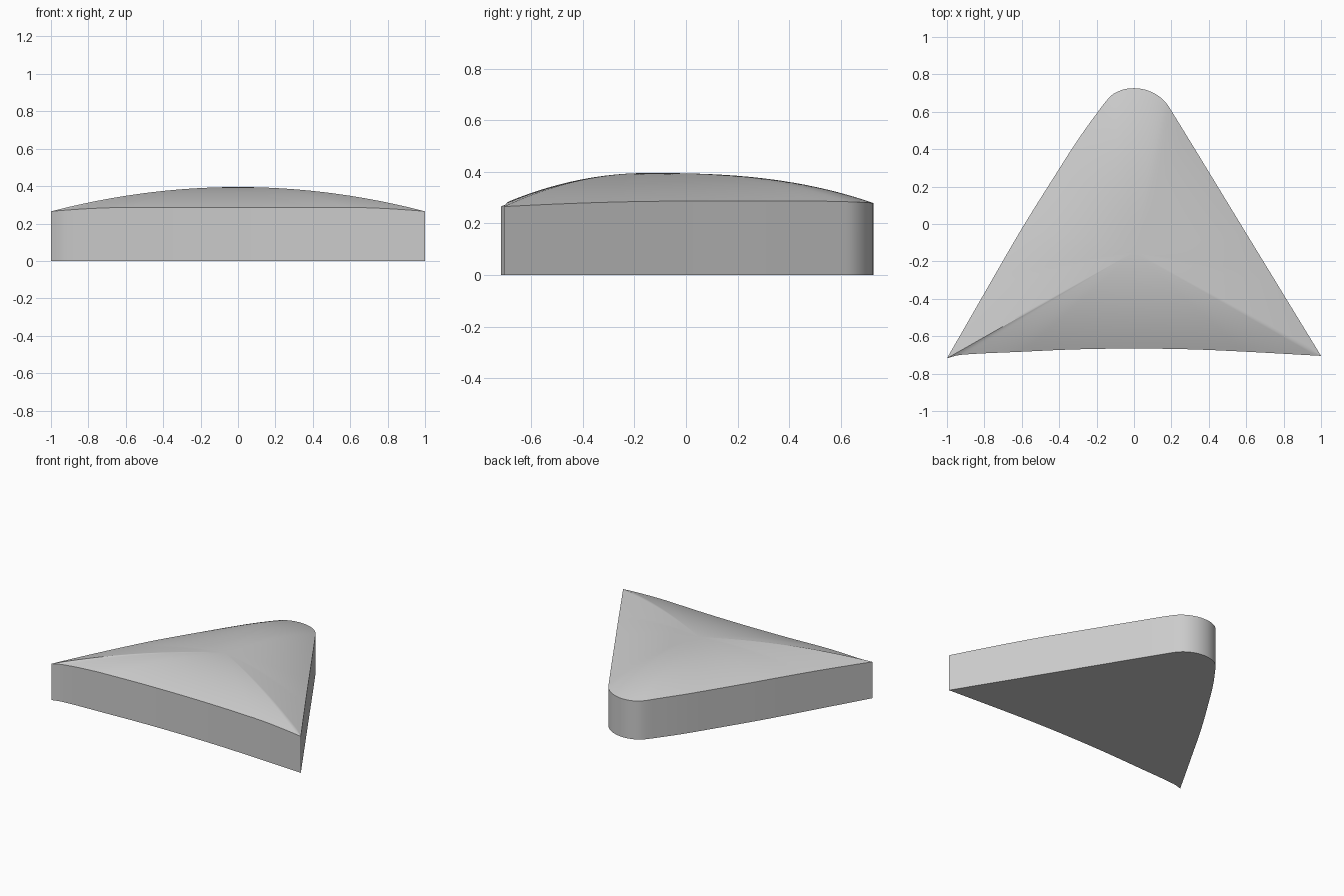
import bpy, bmesh, math
from mathutils import Vector

default = bpy.data.objects.get("Cube")
if default:
    bpy.data.objects.remove(default, do_unlink=True)

grey = bpy.data.materials.new("plain grey")
grey.use_nodes = True
colour = (0.6, 0.6, 0.6, 1)
grey.diffuse_color = colour
grey.node_tree.nodes["Principled BSDF"].inputs["Base Color"].default_value = colour

# Outline sides, counter-clockwise from the front right corner
front = [(-1, -.718), (-.93, -.7), (-.6, -.683), (-.3, -.67), (0, -.666),
         (.3, -.67), (.6, -.683), (1, -.705)]
right_and_nose = [(1, -.705), (.6, -.05), (.2, .605), (.165, .655), (.12, .692),
                  (.06, .718), (0, .726), (-.06, .718), (-.12, .688), (-.2, .59),
                  (-.3, .45), (-.4, .295), (-.6, -.025), (-.8, -.37), (-1, -.718)]


def smooth_side(points, step=0.03):
    """Smooth path through the points, leaving out the last one."""
    pts = [Vector(p) for p in points]
    tangents = []
    for i in range(len(pts)):
        a, b = pts[max(i - 1, 0)], pts[min(i + 1, len(pts) - 1)]
        tangents.append((b - a).normalized())
    path = []
    for i in range(len(pts) - 1):
        a, b = pts[i], pts[i + 1]
        length = (b - a).length
        n = max(2, math.ceil(length / step))
        ha, hb = a + tangents[i] * length / 3, b - tangents[i + 1] * length / 3
        for k in range(n):
            t = k / n
            s = 1 - t
            path.append(a * s**3 + ha * 3 * s * s * t + hb * 3 * s * t * t + b * t**3)
    return path


def rim_height(p):
    """Rim height, dipping at the corners and the nose."""
    corner = max(0, (abs(p.x) - .6) / .4)
    nose = max(0, (p.y - .5) / .226)
    return .286 - .021 * corner**1.7 - .007 * nose**2


outline = smooth_side(front) + smooth_side(right_and_nose)
centre = Vector((0, -.15))
peak = .395
rings = 20

bm = bmesh.new()


def bridge(low, high):
    for i in range(len(low)):
        j = (i + 1) % len(low)
        bm.faces.new((low[i], low[j], high[j], high[i]))


# Base and upright wall
base = [bm.verts.new((p.x, p.y, 0)) for p in outline]
bm.faces.new(base[::-1])
previous = base

# Domed top in rings shrinking towards the centre
for r in range(rings):
    t = 1 - r / rings
    ring = []
    for p in outline:
        power = 2 + .6 * max(0, min(1, (p.y + .3) / .9))
        rim = rim_height(p)
        q = centre.lerp(p, t)
        ring.append(bm.verts.new((q.x, q.y, rim + (peak - rim) * (1 - t**power))))
    bridge(previous, ring)
    previous = ring
top = bm.verts.new((centre.x, centre.y, peak))
for i in range(len(previous)):
    bm.faces.new((previous[i], previous[(i + 1) % len(previous)], top))

bmesh.ops.recalc_face_normals(bm, faces=bm.faces)
mesh = bpy.data.meshes.new("domed_triangle_slab")
bm.to_mesh(mesh)
bm.free()
mesh.materials.append(grey)
slab = bpy.data.objects.new("domed_triangle_slab", mesh)
bpy.context.collection.objects.link(slab)

bpy.ops.object.select_all(action="DESELECT")
slab.select_set(True)
bpy.context.view_layer.objects.active = slab
bpy.ops.object.shade_smooth_by_angle(angle=math.radians(30))
